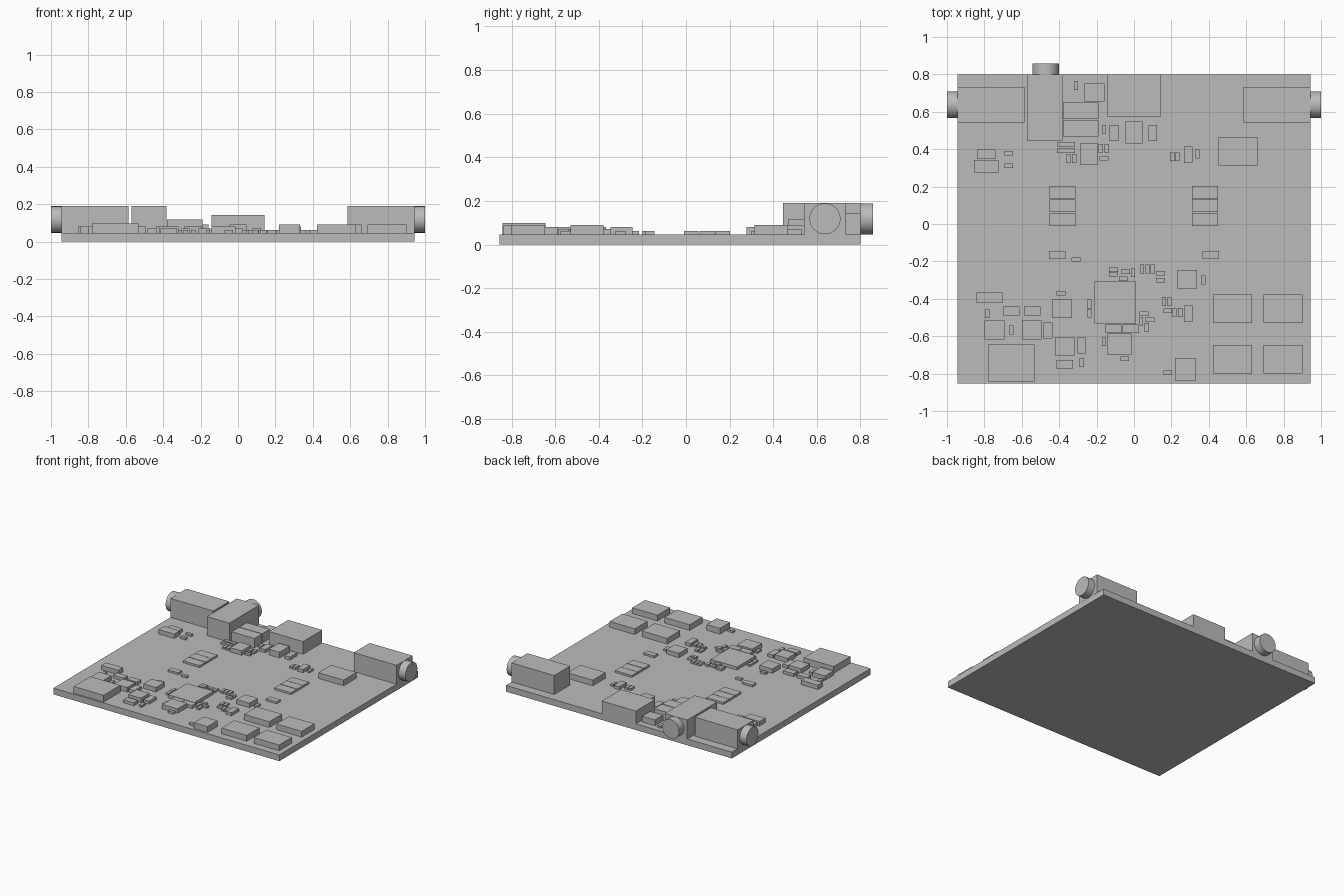
import bpy
from math import pi

cube = bpy.data.objects.get("Cube")
if cube:
    bpy.data.objects.remove(cube, do_unlink=True)

SHADE = (.5, .5, .5, 1)
grey = bpy.data.materials.new("plain_grey")
grey.use_nodes = True
grey.diffuse_color = SHADE
grey.node_tree.nodes["Principled BSDF"].inputs["Base Color"].default_value = SHADE

# Shared heights: board surface, flat parts, raised parts, edge connectors
BOARD_TOP = .047
FLAT = .062
RAISED = .07
CHIP = .08
TALL = .09
CONNECTOR = .19
BARREL_RADIUS = .071


def finish(name):
    """Name the active object and give it the board colour."""
    obj = bpy.context.object
    obj.name = name
    obj.data.materials.append(grey)


def box(name, x, y, width, depth, top, bottom=BOARD_TOP):
    """Box centred on x, y that rises from the board surface."""
    bpy.ops.mesh.primitive_cube_add(size=1, location=(x, y, (top + bottom) / 2))
    finish(name)
    bpy.context.object.scale = (width, depth, top - bottom)
    bpy.ops.object.transform_apply(location=False, rotation=False, scale=True)


def barrel(name, x, y, rotation):
    """Round barrel that sticks out past the board edge."""
    bpy.ops.mesh.primitive_cylinder_add(
        vertices=48, radius=BARREL_RADIUS, depth=.06,
        location=(x, y, BOARD_TOP + BARREL_RADIUS), rotation=rotation)
    finish(name)
    bpy.ops.object.shade_smooth_by_angle()


def scatter(name, width, depth, top, places):
    """Repeat one kind of part at several places."""
    for x, y in places:
        box(name, x, y, width, depth, top)


def row(start_x, start_y, step_x, step_y, count):
    """Evenly spaced places along a straight line."""
    return [(start_x + step_x * i, start_y + step_y * i) for i in range(count)]


def grid(columns, lines):
    """Places at every crossing of the given columns and lines."""
    return [(x, y) for x in columns for y in lines]


# Board
box("circuit_board", 0, -.027, 1.885, 1.654, BOARD_TOP, bottom=0)

# Edge connectors with round barrels
for side, label in ((-1, "right"), (1, "left")):
    box(label + "_jack_body", side * .765, .637, .357, .19, CONNECTOR)
    barrel(label + "_jack_barrel", side * .97, .637, (0, pi / 2, 0))
box("back_jack_body", -.477, .622, .187, .356, CONNECTOR)
barrel("back_jack_barrel", -.473, .828, (pi / 2, 0, 0))
box("data_port", 0, .686, .284, .228, .143)

# Twin blocks beside the back jack
scatter("tall_block", .19, .088, .117, row(-.285, .512, 0, .093, 2))

# Main processor and the large chips
box("processor", -.1, -.42, .22, .225, RAISED)
scatter("memory_chip", .21, .152, TALL, grid((.527, .797), (-.454, -.723)))
box("driver_chip", .556, .39, .21, .152, TALL)
box("power_coil", -.656, -.743, .25, .198, .098)

# Banks of three flat parts, mirrored left and right, each with a resistor
scatter("bank_part", .14, .068, FLAT, grid((-.383, .38), (.168, .097, .024)))
scatter("bank_resistor", .088, .044, FLAT, grid((-.41, .41), (-.166,)))

# Square chips
scatter("regulator_chip", .106, .1, CHIP, [
    (-.745, -.567), (-.546, -.567), (-.385, -.453), (-.37, -.653), (.283, -.295)])
box("clock_crystal", .275, -.777, .112, .12, TALL)
box("filter_chip", -.077, -.644, .128, .115, CHIP)
box("amplifier_chip", -.24, .374, .096, .112, CHIP)
box("switch_chip", 0, .49, .09, .118, TALL)
box("sensor_chip", -.212, .703, .107, .096, TALL)

# Wide diodes
box("front_diode", -.773, -.395, .14, .055, CHIP)
box("back_diode", -.79, .31, .13, .067, CHIP)
box("short_diode", -.79, .373, .097, .053, RAISED)

# Medium capacitors, lying along x and along y
scatter("wide_capacitor", .087, .047, RAISED,
        row(-.656, -.465, .112, 0, 2) + row(-.11, -.56, .092, 0, 2) + [(-.37, -.75)])
scatter("deep_capacitor", .046, .087, RAISED,
        row(-.107, .487, .207, 0, 2)
        + [(.29, .37), (-.46, -.57), (-.28, -.65), (.29, -.48)])

# Tiny resistors lying along x
scatter("wide_resistor", .047, .023, FLAT,
        grid((-.388, -.34), (.427, .392))
        + grid((-.67,), (.378, .312))
        + row(-.11, -.245, 0, -.025, 2)
        + row(.142, -.263, 0, -.037, 2)
        + row(.053, -.48, .032, -.032, 2)
        + [(-.16, .35), (-.31, -.19), (-.39, -.37), (-.05, -.72),
           (-.045, -.256), (-.058, -.293), (.18, -.464), (.18, -.795)])

# Tiny resistors lying along y
scatter("deep_resistor", .023, .047, FLAT,
        row(-.35, .35, .03, 0, 2)
        + row(-.177, .405, .032, 0, 2)
        + row(.205, .36, .027, 0, 2)
        + row(-.24, -.427, 0, -.05, 2)
        + row(.043, -.24, .029, 0, 3)
        + row(.16, -.415, .03, 0, 2)
        + row(.217, -.473, .03, 0, 2)
        + row(.037, -.52, .031, -.033, 2)
        + [(-.31, .74), (-.16, .505), (.34, .375), (-.785, -.48), (-.657, -.567),
           (-.28, -.74), (-.16, -.63), (-.005, -.26), (.37, -.3)])
